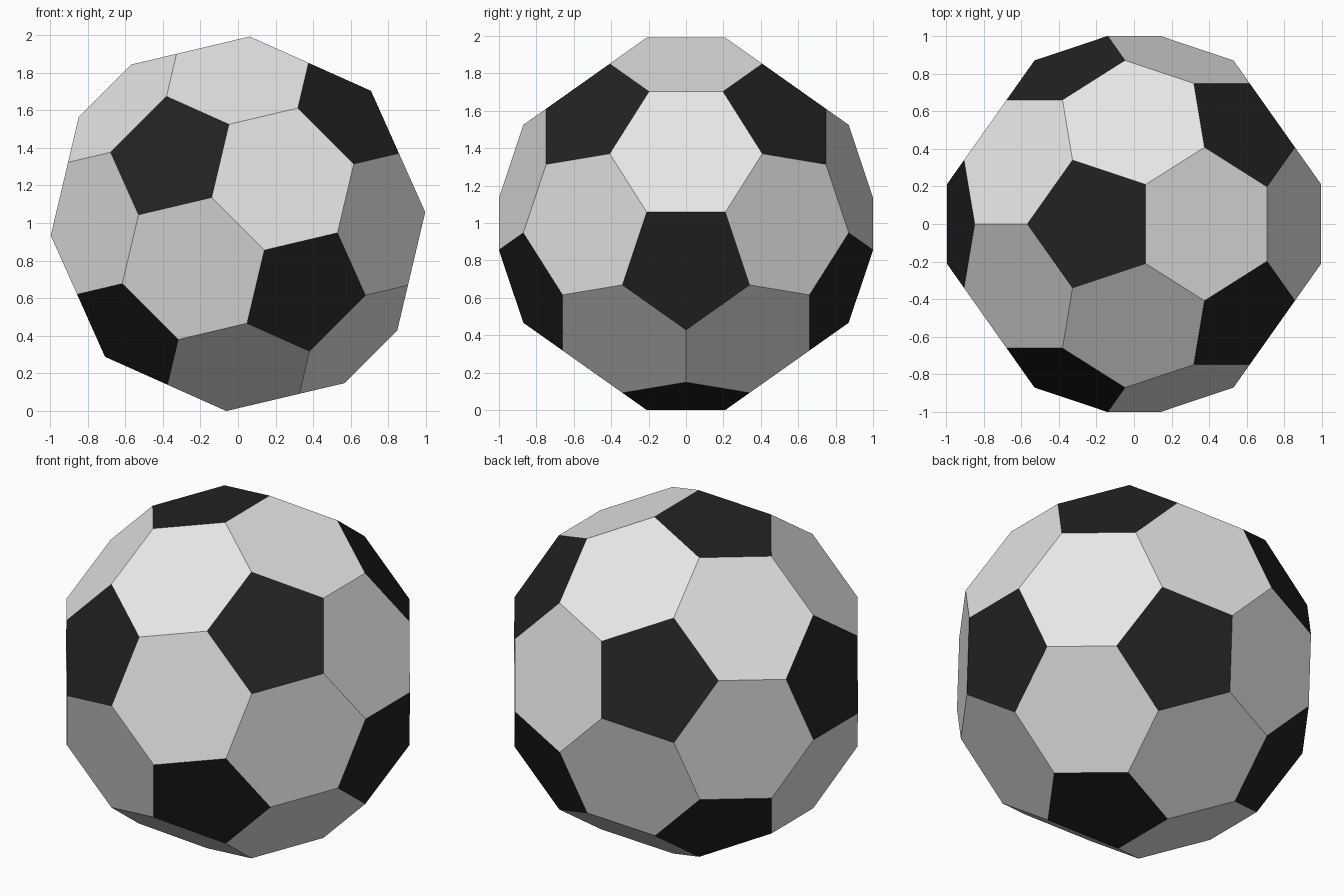
import bpy, bmesh, math
from mathutils import Vector
from itertools import product, permutations

if "Cube" in bpy.data.objects:
    bpy.data.objects.remove(bpy.data.objects["Cube"])

CUT = 0.34                       # share of each edge cut off at a corner
G = (math.sqrt(5) - 1) / 2       # golden ratio, about 0.618

# axes of the ball, tilted 45 degrees about y
U = Vector((1, 0, -1)).normalized()
W = Vector((1, 0, 1)).normalized()
Y = Vector((0, 1, 0))


def material(name, value):
    m = bpy.data.materials.new(name)
    m.diffuse_color = (value, value, value, 1)
    m.use_nodes = True
    m.node_tree.nodes["Principled BSDF"].inputs["Base Color"].default_value = m.diffuse_color
    return m


# twelve corners of an icosahedron
corners = [a * s + b * (G * t)
           for a, b in ((Y, U), (U, W), (W, Y))
           for s, t in product((-1, 1), repeat=2)]

# ball: each corner cut off, leaving pentagons and hexagons
bm = bmesh.new()
for p, q in permutations(corners, 2):
    if (p - q).length < 2 * G + 0.01:
        bm.verts.new(p.lerp(q, CUT))
bmesh.ops.convex_hull(bm, input=bm.verts[:])
bmesh.ops.dissolve_limit(bm, angle_limit=math.radians(2),
                         verts=bm.verts[:], edges=bm.edges[:])
bmesh.ops.recalc_face_normals(bm, faces=bm.faces[:])

# stand on the ground
low = min(v.co.z for v in bm.verts)
bmesh.ops.translate(bm, verts=bm.verts[:], vec=(0, 0, -low))

# pentagons are black, hexagons white
for f in bm.faces:
    f.material_index = 1 if len(f.verts) == 5 else 0

mesh = bpy.data.meshes.new("ball")
bm.to_mesh(mesh)
bm.free()
mesh.materials.append(material("white panels", 0.8))
mesh.materials.append(material("black panels", 0.016))
bpy.context.collection.objects.link(bpy.data.objects.new("ball", mesh))
